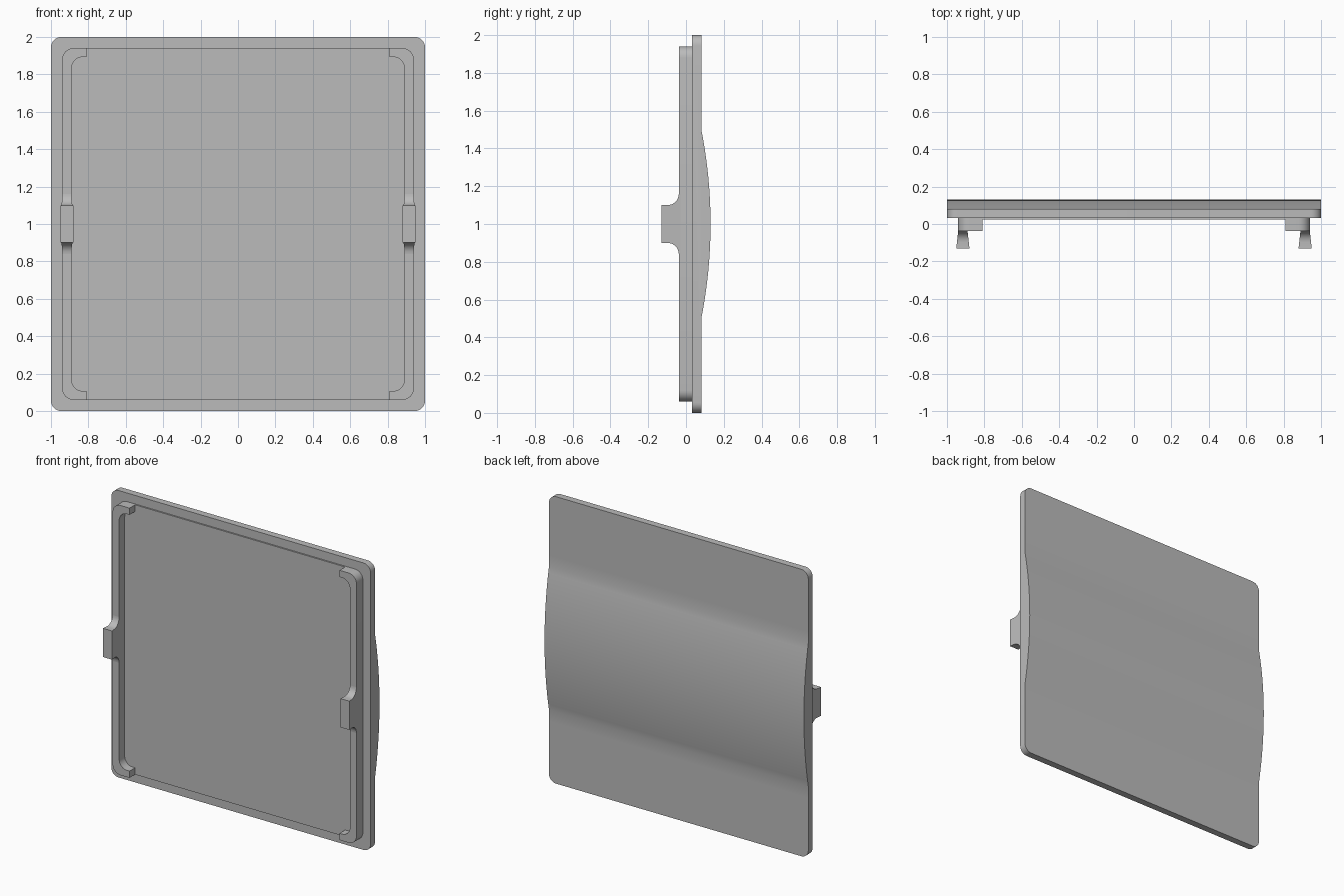
import bpy, bmesh
from math import sin, cos, pi, radians

cube = bpy.data.objects.get("Cube")
if cube:
    bpy.data.objects.remove(cube)

grey = bpy.data.materials.new("plain grey")
grey.use_nodes = True
grey.diffuse_color = (0.5, 0.5, 0.5, 1)
grey.node_tree.nodes["Principled BSDF"].inputs["Base Color"].default_value = (0.5, 0.5, 0.5, 1)


def finish(name, bm):
    """Turn a bmesh into a smooth-by-angle grey object."""
    bmesh.ops.recalc_face_normals(bm, faces=bm.faces)
    mesh = bpy.data.meshes.new(name)
    bm.to_mesh(mesh)
    bm.free()
    mesh.materials.append(grey)
    obj = bpy.data.objects.new(name, mesh)
    bpy.context.collection.objects.link(obj)
    bpy.ops.object.select_all(action='DESELECT')
    obj.select_set(True)
    bpy.context.view_layer.objects.active = obj
    bpy.ops.object.shade_smooth_by_angle(angle=radians(30))
    return obj


def extrude(points, vector):
    """Solid made by sweeping a closed outline along a vector."""
    bm = bmesh.new()
    face = bm.faces.new([bm.verts.new(p) for p in points])
    new = bmesh.ops.extrude_face_region(bm, geom=[face])["geom"]
    bmesh.ops.translate(bm, vec=vector, verts=[v for v in new if isinstance(v, bmesh.types.BMVert)])
    return bm


def arc(cx, cz, r, start, end, steps=8):
    """Points of an arc as (x, z) pairs, angles in degrees."""
    angles = [radians(start + (end - start) * i / steps) for i in range(steps + 1)]
    return [(cx + r * cos(a), cz + r * sin(a)) for a in angles]


def round_corners(bm, radius):
    """Round the four outer corners, whose edges run front to back."""
    corners = [e for e in bm.edges
               if abs(e.verts[0].co.y - e.verts[1].co.y) > 0.005
               and all(min(v.co.z, 2 - v.co.z) < 0.07 for v in e.verts)
               and abs(e.verts[0].co.z - e.verts[1].co.z) < 0.001]
    bmesh.ops.bevel(bm, geom=corners, offset=radius, segments=8, profile=0.5, affect='EDGES')


FRONT, BACK, BULGE = 0.033, 0.081, 0.049

# Cover plate with a shallow cylindrical bulge across its back
half, steps = 0.5, 24
radius = (half ** 2 + BULGE ** 2) / (2 * BULGE)
profile = [(FRONT, 0), (BACK, 0), (BACK, 0.42)]
for i in range(steps + 1):
    t = -half + 2 * half * i / steps
    profile.append((BACK + BULGE - radius + (radius ** 2 - t ** 2) ** 0.5, 1 + t))
profile += [(BACK, 1.58), (BACK, 2), (FRONT, 2)]
plate = extrude([(-1, y, z) for y, z in profile], (2, 0, 0))
round_corners(plate, 0.055)
finish("cover_plate", plate)

# Thin raised panel on the front
panel = extrude([(-0.94, 0.023, z) for z in (0.06, 1.94)] +
                [(0.94, 0.023, z) for z in (1.94, 0.06)], (0, 0.02, 0))
round_corners(panel, 0.06)
finish("front_panel", panel)

# C-shaped rails and flared clips on both sides
rail = (arc(0.88, 0.12, 0.06, -90, 0) + arc(0.88, 1.88, 0.06, 0, 90) +
        [(0.81, 1.94), (0.81, 1.893)] + arc(0.83, 1.833, 0.06, 90, 0) +
        arc(0.83, 0.167, 0.06, 0, -90) + [(0.81, 0.107), (0.81, 0.06)])
clip = ([(-0.13, 0.9), (-0.13, 1.1)] + arc(-0.098, 1.16, 0.06, -90, 0) +
        [(-0.03, 1.16), (-0.03, 0.84)] + arc(-0.098, 0.84, 0.06, 0, 90))
for side, name in ((1, "left"), (-1, "right")):
    finish(name + "_rail", extrude([(side * x, -0.038, z) for x, z in rail], (0, 0.068, 0)))
    bm = extrude([(side * 0.89, y, z) for y, z in clip], (side * 0.05, 0, 0))
    for v in bm.verts:
        flare = max(0, -0.038 - v.co.y) * 0.11
        v.co.x += side * flare * (1 if abs(v.co.x) > 0.915 else -1)
    finish(name + "_clip", bm)
